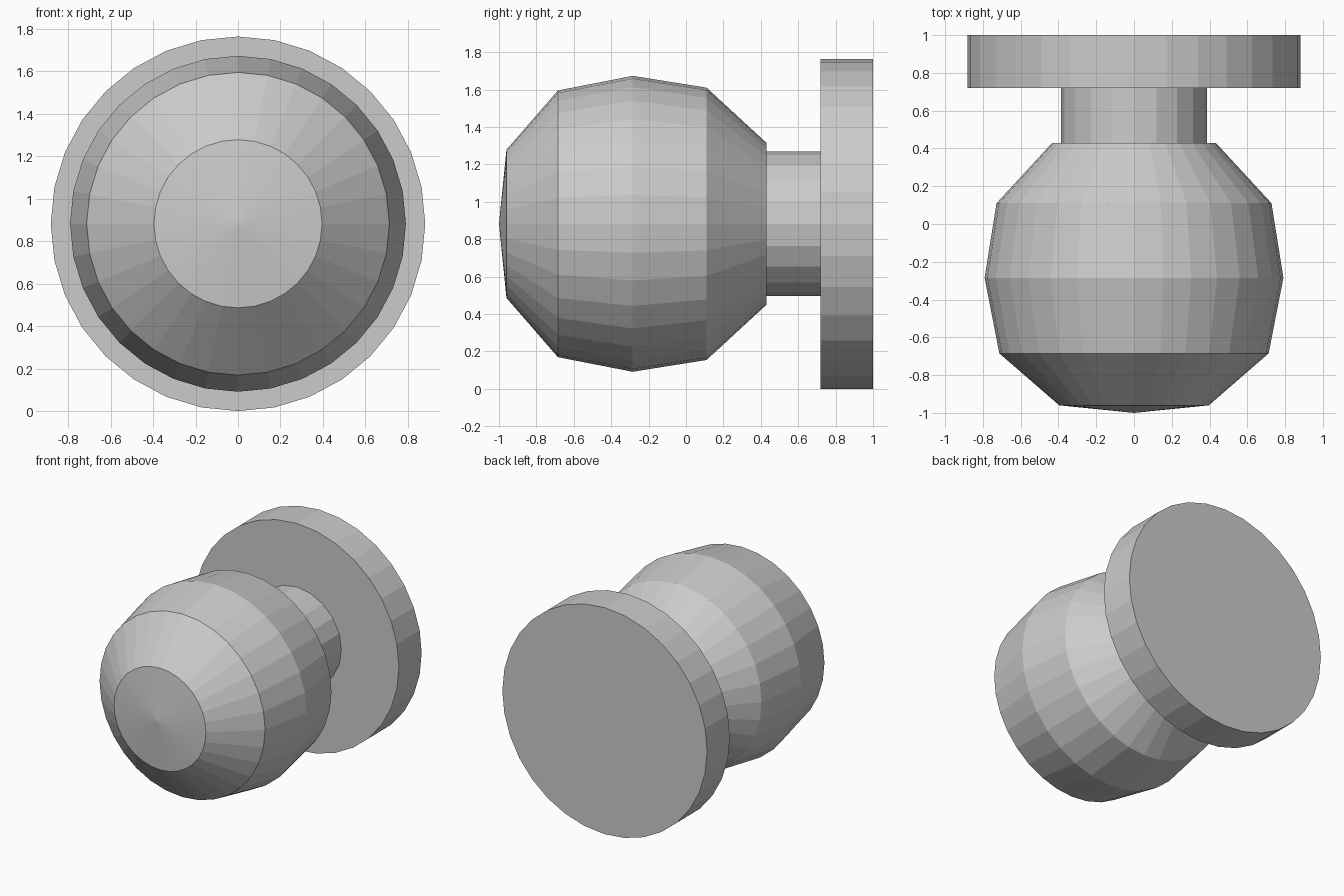
import bpy
import bmesh
from math import sin, cos, tau

if "Cube" in bpy.data.objects:
    bpy.data.objects.remove(bpy.data.objects["Cube"])

AXIS_Z = 0.882


def lathe(name, profile, sides):
    """Revolve (y, radius) points about a horizontal axis along y."""
    bm = bmesh.new()
    rings = []
    for y, r in profile:
        if r == 0:
            rings.append([bm.verts.new((0, y, AXIS_Z))])
        else:
            rings.append([bm.verts.new((r * sin(tau * i / sides), y,
                                        AXIS_Z + r * cos(tau * i / sides)))
                          for i in range(sides)])
    for a, b in zip(rings, rings[1:]):
        for i in range(sides):
            j = (i + 1) % sides
            if len(a) == 1:
                bm.faces.new((a[0], b[i], b[j]))
            else:
                bm.faces.new((a[i], b[i], b[j], a[j]))
    # flat caps on open ends
    for ring in (rings[0], rings[-1]):
        if len(ring) > 1:
            bm.faces.new(ring)
    bmesh.ops.recalc_face_normals(bm, faces=bm.faces)
    mesh = bpy.data.meshes.new(name)
    bm.to_mesh(mesh)
    bm.free()
    obj = bpy.data.objects.new(name, mesh)
    bpy.context.collection.objects.link(obj)
    return obj


# Faceted grip, pointed at the front
lathe("knob_grip", [(-1.0, 0), (-0.96, 0.396), (-0.685, 0.713), (-0.285, 0.791),
                    (0.11, 0.728), (0.43, 0.433)], 32)
# Short neck between grip and plate
lathe("neck", [(0.42, 0.387), (0.725, 0.387)], 20)
# Round mounting plate
lathe("back_plate", [(0.72, 0.882), (1.0, 0.882)], 32)
